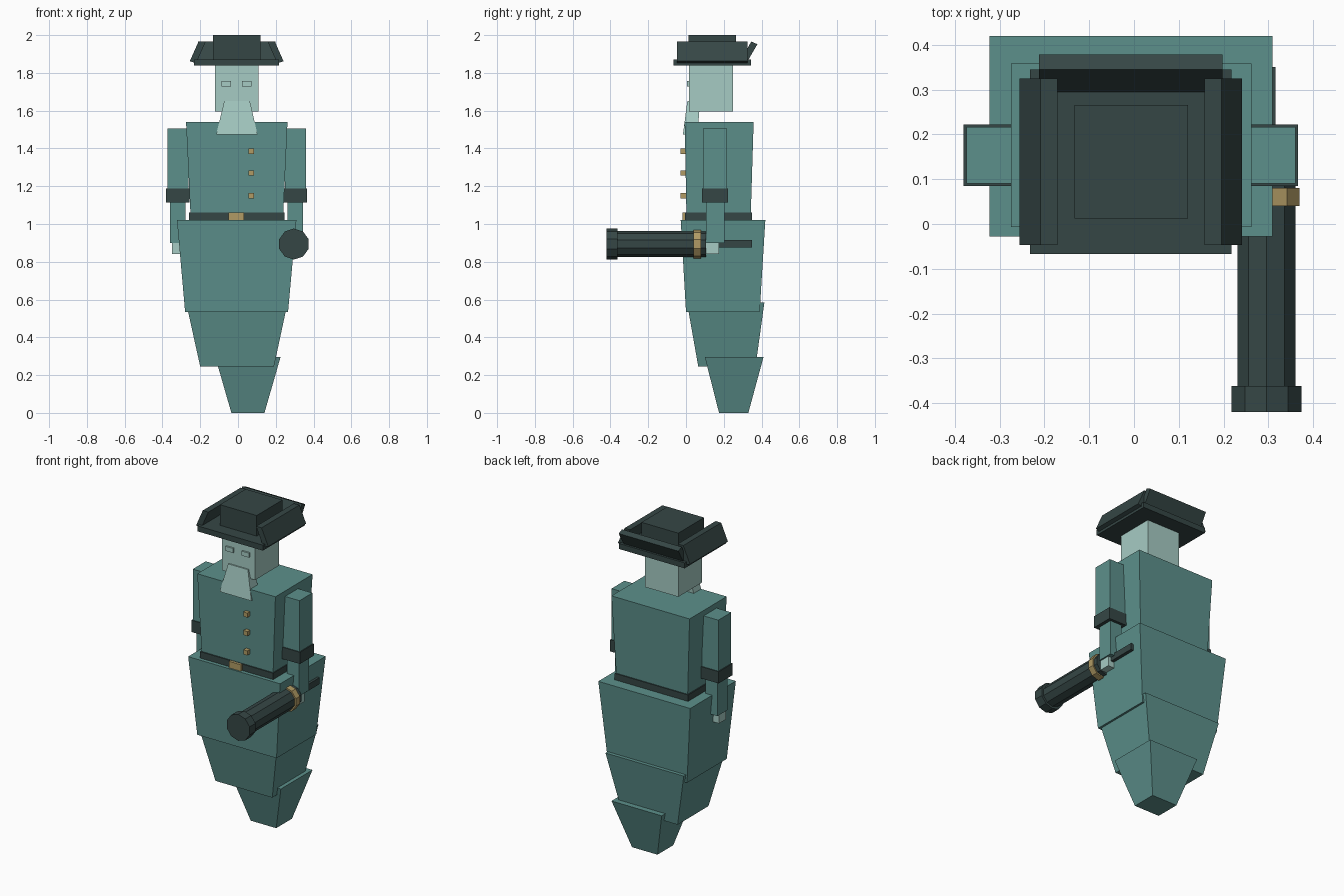
import bpy, bmesh, math

if "Cube" in bpy.data.objects:
    bpy.data.objects.remove(bpy.data.objects["Cube"])


def material(name, rgb):
    m = bpy.data.materials.new(name)
    m.diffuse_color = (*rgb, 1)
    m.use_nodes = True
    m.node_tree.nodes["Principled BSDF"].inputs["Base Color"].default_value = m.diffuse_color
    return m


TEAL = material("teal cloth", (0.108, 0.28, 0.26))
SKIN = material("pale skin", (0.38, 0.60, 0.55))
DARK = material("dark leather", (0.036, 0.062, 0.060))
GOLD = material("brass", (0.44, 0.33, 0.13))


def hull(name, bottom, top, mat):
    """Six-sided solid from four bottom corners and four top corners."""
    bm = bmesh.new()
    b = [bm.verts.new(p) for p in bottom]
    t = [bm.verts.new(p) for p in top]
    bm.faces.new(b[::-1])
    bm.faces.new(t)
    for i in range(4):
        j = (i + 1) % 4
        bm.faces.new((b[i], b[j], t[j], t[i]))
    bmesh.ops.recalc_face_normals(bm, faces=bm.faces)
    me = bpy.data.meshes.new(name)
    bm.to_mesh(me)
    bm.free()
    me.materials.append(mat)
    ob = bpy.data.objects.new(name, me)
    bpy.context.collection.objects.link(ob)
    return ob


def rect(r, z):
    x0, x1, y0, y1 = r
    return [(x0, y0, z), (x1, y0, z), (x1, y1, z), (x0, y1, z)]


def taper(name, low, z0, high, z1, mat):
    return hull(name, rect(low, z0), rect(high, z1), mat)


def box(name, r, z0, z1, mat):
    return taper(name, r, z0, r, z1, mat)


def tube(name, r, y0, y1, mat):
    """Ten-sided cylinder lying along y on the barrel axis."""
    bpy.ops.mesh.primitive_cylinder_add(
        vertices=10, radius=r, depth=y1 - y0,
        location=(0.296, (y0 + y1) / 2, 0.894), rotation=(math.pi / 2, 0, 0))
    ob = bpy.context.object
    ob.name = name
    ob.data.materials.append(mat)


# Ghostly tapering body
taper("tail_tip", (-0.035, 0.14, 0.175, 0.33), 0, (-0.12, 0.225, 0.10, 0.41), 0.295, TEAL)
taper("tail_middle", (-0.20, 0.19, 0.065, 0.368), 0.245, (-0.275, 0.263, 0.005, 0.415), 0.585, TEAL)
taper("coat_skirt", (-0.28, 0.265, 0.0, 0.39), 0.535, (-0.323, 0.309, -0.028, 0.42), 1.02, TEAL)
taper("torso", (-0.25, 0.238, 0.003, 0.342), 1.02, (-0.275, 0.262, -0.007, 0.358), 1.54, TEAL)

# Belt, buckle and buttons
box("belt", (-0.259, 0.245, -0.005, 0.35), 1.02, 1.06, DARK)
box("buckle", (-0.05, 0.033, -0.018, 0.01), 1.02, 1.06, GOLD)
for i, z in enumerate((1.385, 1.27, 1.15)):
    box(f"button_{i + 1}", (0.056, 0.084, -0.028, 0.0), z - 0.014, z + 0.014, GOLD)

# Head, eyes and beard
box("head", (-0.122, 0.108, 0.015, 0.25), 1.595, 1.84, SKIN)
for i, x in enumerate((-0.063, 0.047)):
    box(f"eye_{i + 1}", (x - 0.025, x + 0.025, 0.004, 0.02), 1.728, 1.756, SKIN)
taper("beard", (-0.115, 0.103, -0.016, 0.06), 1.475, (-0.073, 0.063, 0.007, 0.075), 1.65, SKIN)

# Arms, mirrored about the body centre line
for side, s in (("left", -1), ("right", 1)):
    def span(a, b, y0, y1):
        xs = sorted((-0.007 + s * a, -0.007 + s * b))
        return (xs[0], xs[1], y0, y1)
    box(f"{side}_upper_arm", span(0.255, 0.367, 0.09, 0.217), 1.15, 1.505, TEAL)
    box(f"{side}_cuff", span(0.25, 0.373, 0.085, 0.222), 1.115, 1.188, DARK)
    box(f"{side}_forearm", span(0.27, 0.352, 0.107, 0.205), 0.90, 1.13, TEAL)
    box(f"{side}_hand", span(0.285, 0.343, 0.107, 0.175), 0.84, 0.93, SKIN)

# Hand cannon
tube("barrel", 0.068, -0.37, 0.107, DARK)
tube("muzzle", 0.082, -0.42, -0.362, DARK)
tube("barrel_ring", 0.077, 0.04, 0.08, GOLD)
box("cannon_handle", (0.275, 0.316, 0.10, 0.35), 0.876, 0.916, DARK)

# Cocked hat: brim, crown, side flaps leaning in, rear flap leaning out
box("hat_brim", (-0.232, 0.218, -0.067, 0.345), 1.838, 1.872, DARK)
box("hat_crown", (-0.133, 0.12, 0.012, 0.266), 1.86, 2.0, DARK)
for side, s in (("left", -1), ("right", 1)):
    c = -0.007
    low = [(c + s * 0.248, 1.862), (c + s * 0.215, 1.85)]
    high = [(c + s * 0.202, 1.966), (c + s * 0.164, 1.966)]
    y0, y1 = -0.047, 0.325
    hull(f"hat_{side}_flap",
         [(x, y, z) for (x, z), y in zip((low[0], low[1], low[1], low[0]), (y0, y0, y1, y1))],
         [(x, y, z) for (x, z), y in zip((high[0], high[1], high[1], high[0]), (y0, y0, y1, y1))],
         DARK)
x0, x1 = -0.212, 0.198
hull("hat_rear_flap",
     [(x0, 0.295, 1.872), (x1, 0.295, 1.872), (x1, 0.325, 1.86), (x0, 0.325, 1.86)],
     [(x0, 0.345, 1.966), (x1, 0.345, 1.966), (x1, 0.378, 1.952), (x0, 0.378, 1.952)], DARK)
